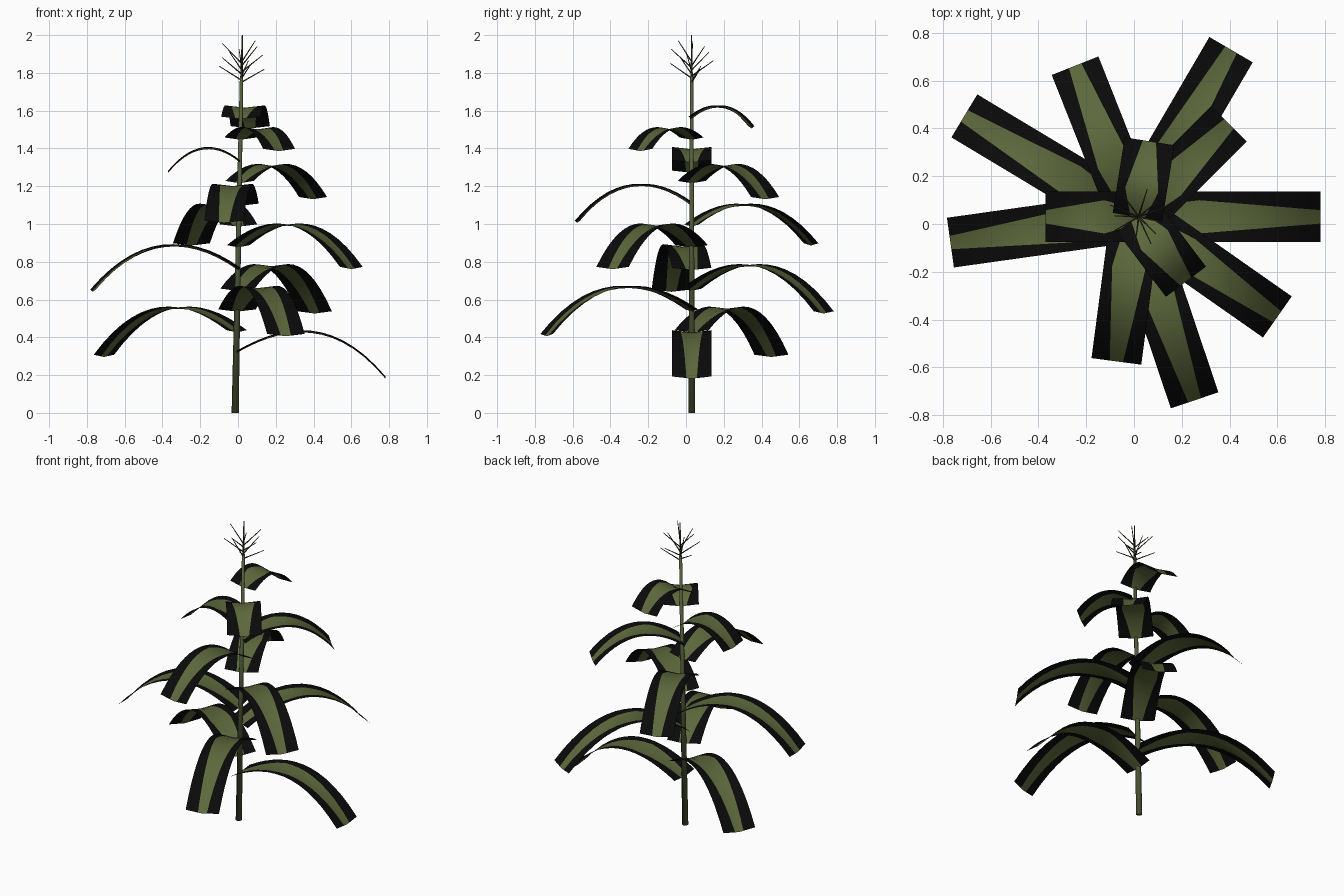
import bpy, bmesh, math
from mathutils import Vector, Matrix

cube = bpy.data.objects.get("Cube")
if cube:
    bpy.data.objects.remove(cube, do_unlink=True)


def material(name, rgb):
    m = bpy.data.materials.new(name)
    m.use_nodes = True
    m.diffuse_color = (*rgb, 1)
    bsdf = next(n for n in m.node_tree.nodes if n.type == 'BSDF_PRINCIPLED')
    bsdf.inputs["Base Color"].default_value = (*rgb, 1)
    bsdf.inputs["Roughness"].default_value = 0.9
    return m


GREEN = material("leaf green", (0.11, 0.14, 0.045))
BLACK = material("leaf black", (0.003, 0.003, 0.003))
STALK = material("stalk green", (0.085, 0.105, 0.042))
TASSEL = material("tassel brown", (0.06, 0.05, 0.03))


def finish(bm, name, mats):
    mesh = bpy.data.meshes.new(name)
    bm.to_mesh(mesh)
    bm.free()
    for m in mats:
        mesh.materials.append(m)
    for p in mesh.polygons:
        p.use_smooth = True
    obj = bpy.data.objects.new(name, mesh)
    bpy.context.collection.objects.link(obj)
    return obj


def add_rod(bm, start, end, r1, r2, sides):
    axis = end - start
    turn = axis.to_track_quat('Z', 'Y').to_matrix().to_4x4()
    bmesh.ops.create_cone(bm, cap_ends=True, segments=sides, radius1=r1, radius2=r2,
                          depth=axis.length,
                          matrix=Matrix.Translation((start + end) / 2) @ turn)


def stalk_point(z):
    # slightly leaning stalk axis
    return Vector((-0.015 + 0.019 * z, 0.03, z))


def green_half_width(u):
    # painted band: widest near the arch, narrow at both ends
    if u < 0.35:
        return 0.03 + 0.04 * u / 0.35
    return 0.07 - 0.042 * (u - 0.35) / 0.65


def add_leaf(name, azimuth, length, base, peak, tip):
    # cubic arch through base, peak and tip
    p, q, w, rows = 0.44, 0.56, 0.105, 14
    rise, drop = peak - base, peak - tip
    m = (drop - rise * q * q / (p * p)) / (q * q * (p + q))
    k = rise / (p * p) + m * p
    a = math.radians(azimuth)
    out = Vector((math.cos(a), math.sin(a), 0))
    side = Vector((-out.y, out.x, 0))
    root = stalk_point(base)
    bm = bmesh.new()
    grid = []
    for i in range(rows + 1):
        u = i / rows
        d = u - p
        z = peak - k * d * d - m * d ** 3
        centre = root + out * (length * u)
        g = green_half_width(u)
        grid.append([bm.verts.new(centre + side * v +
                                  Vector((0, 0, z - base + 0.012 * (abs(v) / w) - 0.004)))
                     for v in (-w, -g, 0, g, w)])
    for r0, r1 in zip(grid, grid[1:]):
        for c in range(4):
            face = bm.faces.new((r0[c], r1[c], r1[c + 1], r0[c + 1]))
            face.material_index = 1 if c in (0, 3) else 0
    finish(bm, name, (GREEN, BLACK))


# Stalk with thin tip
bm = bmesh.new()
add_rod(bm, stalk_point(0), stalk_point(1.78), 0.019, 0.009, 10)
add_rod(bm, stalk_point(1.78), stalk_point(2.0), 0.007, 0.003, 6)
stalk = finish(bm, "stalk", (STALK, TASSEL))
for face in stalk.data.polygons:
    if face.center.z > 1.79:
        face.material_index = 1

# Leaves: azimuth, reach, base height, peak height, tip height
LEAVES = [
    (0, 0.79, 0.32, 0.43, 0.185),
    (149, 0.82, 0.43, 0.555, 0.30),
    (288.6, 0.81, 0.54, 0.665, 0.41),
    (59.7, 0.81, 0.65, 0.78, 0.53),
    (188, 0.775, 0.76, 0.885, 0.645),
    (325, 0.73, 0.88, 0.995, 0.765),
    (111.6, 0.68, 0.99, 1.10, 0.89),
    (262.5, 0.61, 1.10, 1.205, 1.01),
    (45, 0.55, 1.22, 1.31, 1.135),
    (180, 0.38, 1.33, 1.40, 1.275),
    (307, 0.34, 1.45, 1.505, 1.39),
    (81, 0.32, 1.56, 1.62, 1.51),
]
for n, spec in enumerate(LEAVES, 1):
    add_leaf(f"leaf_{n}", *spec)

# Tassel branches spiralling up the tip
bm = bmesh.new()
for i in range(11):
    z = 1.75 + 0.011 * i
    a = math.radians(20 + 137.5 * i)
    start = stalk_point(z)
    reach = 0.13 - 0.003 * i
    end = start + Vector((math.cos(a) * reach, math.sin(a) * reach, 0.07 + 0.004 * i))
    add_rod(bm, start, end, 0.004, 0.002, 5)
finish(bm, "tassel", (TASSEL,))
